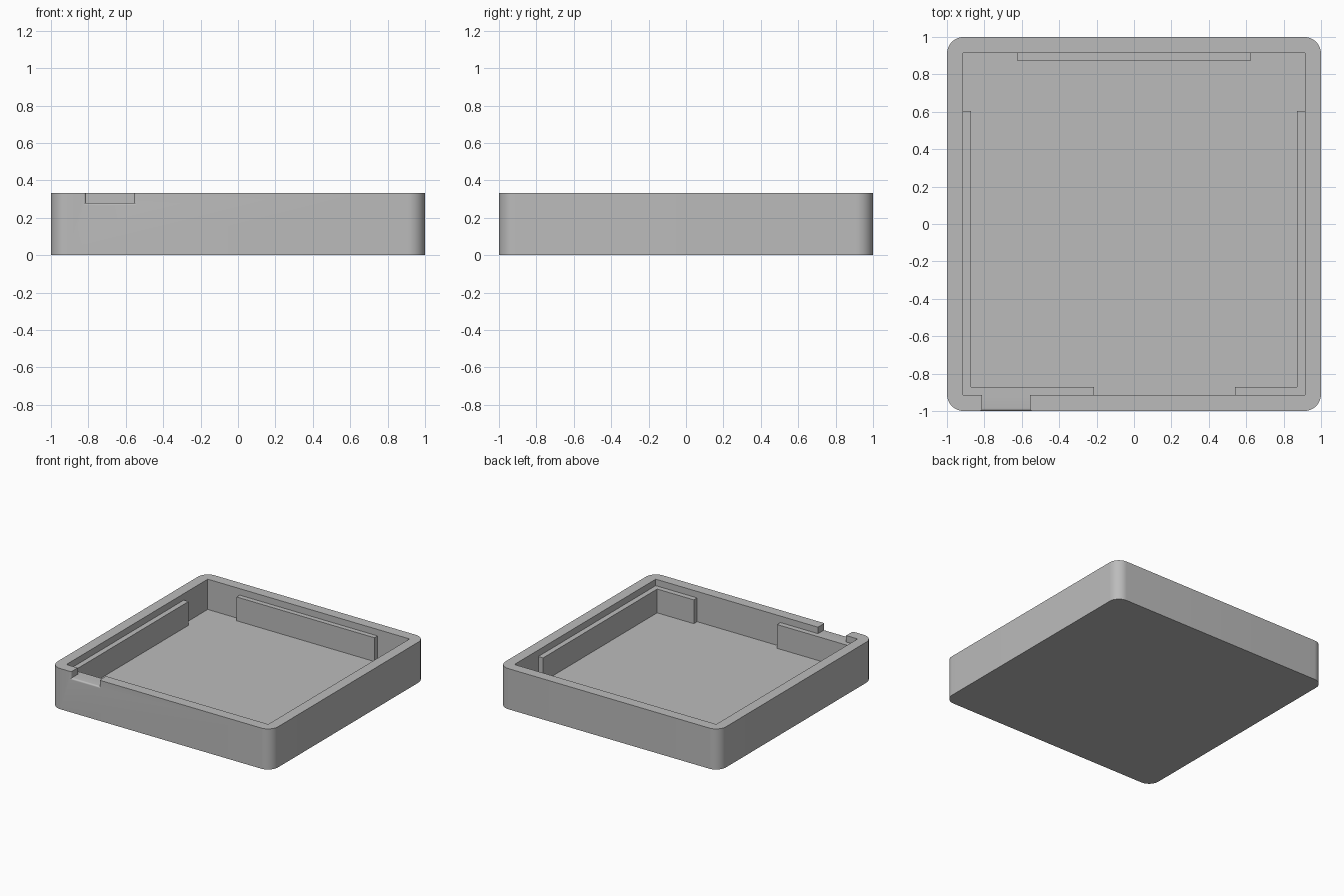
import bpy, bmesh, math

if "Cube" in bpy.data.objects:
    bpy.data.objects.remove(bpy.data.objects["Cube"], do_unlink=True)

HEIGHT, FLOOR, LEDGE_TOP = 0.333, 0.085, 0.28
INNER, RADIUS, LEDGE_IN = 0.915, 0.09, 0.872

grey = bpy.data.materials.new("plain grey")
grey.use_nodes = True
colour = (0.5, 0.5, 0.5, 1)
grey.diffuse_color = colour
grey.node_tree.nodes["Principled BSDF"].inputs["Base Color"].default_value = colour


def finish(name, bm):
    bmesh.ops.recalc_face_normals(bm, faces=bm.faces)
    mesh = bpy.data.meshes.new(name)
    bm.to_mesh(mesh)
    bm.free()
    obj = bpy.data.objects.new(name, mesh)
    bpy.context.collection.objects.link(obj)
    mesh.materials.append(grey)
    return obj


def prism(name, outline, z0, z1):
    """Extrude an outline in the ground plane from z0 to z1."""
    bm = bmesh.new()
    face = bm.faces.new([bm.verts.new((x, y, z0)) for x, y in outline])
    top = bmesh.ops.extrude_face_region(bm, geom=[face])["geom"]
    verts = [v for v in top if isinstance(v, bmesh.types.BMVert)]
    bmesh.ops.translate(bm, verts=verts, vec=(0, 0, z1 - z0))
    return finish(name, bm)


def box(name, x0, x1, y0, y1, z0, z1):
    return prism(name, [(x0, y0), (x1, y0), (x1, y1), (x0, y1)], z0, z1)


def notch_shape(name, x0, x1, z0, flare):
    """Slot through the front wall whose mouth widens in a quarter round."""
    bm = bmesh.new()
    steps = 6
    rings = [(-0.9, 0)]
    for i in range(steps + 1):
        a = math.pi / 2 * i / steps
        rings.append((-1 + flare * (1 - math.sin(a)), flare * (1 - math.cos(a))))
    rings.append((-1.05, flare))
    loops = []
    for y, f in rings:
        pts = [(x0 - f, z0 - f), (x1 + f, z0 - f), (x1 + f, 0.4), (x0 - f, 0.4)]
        loops.append([bm.verts.new((x, y, z)) for x, z in pts])
    for a, b in zip(loops, loops[1:]):
        for i in range(4):
            j = (i + 1) % 4
            bm.faces.new((a[i], a[j], b[j], b[i]))
    bm.faces.new(loops[0])
    bm.faces.new(loops[-1])
    return finish(name, bm)


# Tray body with rounded upright corners
outline = []
for k, (sx, sy) in enumerate([(1, 1), (-1, 1), (-1, -1), (1, -1)]):
    for i in range(13):
        a = math.pi / 2 * (k + i / 12)
        outline.append((sx * (1 - RADIUS) + RADIUS * math.cos(a),
                        sy * (1 - RADIUS) + RADIUS * math.sin(a)))
tray = prism("tray_body", outline, 0, HEIGHT)

# Hollow interior and cable notch in the front wall
cutters = [box("cavity_cutter", -INNER, INNER, -INNER, INNER, FLOOR, 0.5),
           notch_shape("notch_cutter", -0.812, -0.556, LEDGE_TOP, 0.014)]
bpy.context.view_layer.objects.active = tray
for cutter in cutters:
    mod = tray.modifiers.new(cutter.name, "BOOLEAN")
    mod.operation, mod.solver, mod.object = "DIFFERENCE", "EXACT", cutter
    bpy.ops.object.modifier_apply(modifier=mod.name)
    bpy.data.objects.remove(cutter, do_unlink=True)

# Support ledges: one on the back wall, an L along each side and front
box("back_ledge", -0.625, 0.625, 0.875, INNER, FLOOR, LEDGE_TOP)
for name, s, end in (("right_ledge", -1, 0.215), ("left_ledge", 1, 0.54)):
    path = [(INNER, 0.605), (INNER, -INNER), (end, -INNER),
            (end, -LEDGE_IN), (LEDGE_IN, -LEDGE_IN), (LEDGE_IN, 0.605)]
    prism(name, [(s * x, y) for x, y in path], FLOOR, LEDGE_TOP)

# Smooth only the rounded corners and notch lip
bpy.ops.object.select_all(action="DESELECT")
tray.select_set(True)
bpy.context.view_layer.objects.active = tray
bpy.ops.object.shade_smooth_by_angle(angle=math.radians(30))
